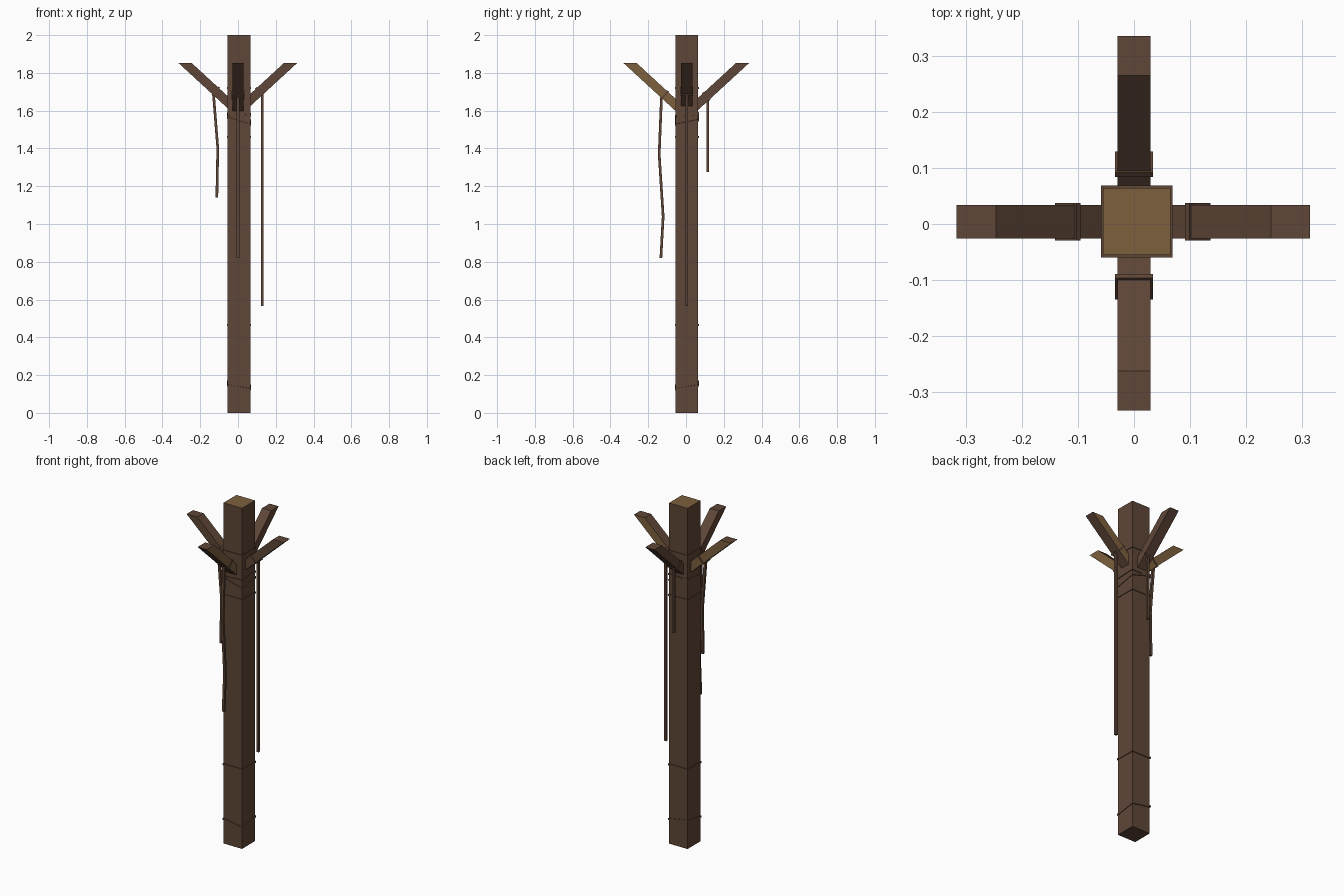
import bpy, bmesh
from mathutils import Vector

if "Cube" in bpy.data.objects:
    bpy.data.objects.remove(bpy.data.objects["Cube"])


def material(name, rgb):
    m = bpy.data.materials.new(name)
    m.diffuse_color = (*rgb, 1)
    m.use_nodes = True
    m.node_tree.nodes["Principled BSDF"].inputs["Base Color"].default_value = m.diffuse_color
    return m


BROWN = material("bark_brown", (0.114, 0.061, 0.038))
TAN = material("cut_wood_tan", (0.205, 0.117, 0.048))
CX, CY, H = 0.005, 0.0045, 0.06      # post centre and half width
SLOPE, TOP = 0.92, 1.853             # branch slope and tip height


def prism(name, lower, upper, is_tan=None):
    """Closed solid between two matching outlines; is_tan(normal) picks tan faces."""
    bm = bmesh.new()
    a = [bm.verts.new(p) for p in lower]
    b = [bm.verts.new(p) for p in upper]
    n = len(a)
    bm.faces.new(a)
    bm.faces.new(b)
    for i in range(n):
        j = (i + 1) % n
        bm.faces.new((a[i], a[j], b[j], b[i]))
    bmesh.ops.recalc_face_normals(bm, faces=bm.faces)
    bm.normal_update()
    for f in bm.faces:
        f.material_index = int(bool(is_tan and is_tan(f.normal)))
    me = bpy.data.meshes.new(name)
    bm.to_mesh(me)
    bm.free()
    me.materials.append(BROWN)
    me.materials.append(TAN)
    ob = bpy.data.objects.new(name, me)
    bpy.context.collection.objects.link(ob)
    return ob


def post_slice(name, half, z0, z1, tx=0, ty=0, is_tan=None):
    """Square slab around the post, optionally sheared into a tilt."""
    sq = [(-half, -half), (half, -half), (half, half), (-half, half)]
    def ring(z):
        return [(CX + x, CY + y, z + tx * x + ty * y) for x, y in sq]
    return prism(name, ring(z0), ring(z1), is_tan)


# Post with a pale cut top
post_slice("post", H, 0, 2, is_tan=lambda n: n.z > 0.9)

# Cord windings around the post: height, tilt along x, tilt along y
for z, tx, ty in [(1.72, 0, 0), (1.575, 0.06, 0.06), (1.555, -0.3, 0.2),
                  (1.46, 0, 0), (0.465, 0, 0), (0.145, -0.17, 0.17)]:
    post_slice("post_cord", H + 0.004, z - 0.005, z + 0.005, tx, ty)

# Branches: direction, side offset, tip reach, tie position, tan side, rope path (reach, height)
BRANCHES = [
    ("left", (-1, 0), 0.004, 0.316, 0.134, (0, 1), [(0.13, 1.69), (0.107, 1.40), (0.112, 1.14)]),
    ("right", (1, 0), 0.004, 0.314, 0.130, (0, 1), [(0.128, 1.69), (0.128, 0.565)]),
    ("front", (0, -1), 0.0, 0.332, 0.128, (1, 0),
     [(0.13, 1.67), (0.142, 1.37), (0.121, 1.04), (0.133, 0.82)]),
    ("back", (0, 1), 0.0, 0.335, 0.123, None, [(0.115, 1.68), (0.115, 1.275)]),
]
for side, (dx, dy), off, tip, tie, tan_dir, path in BRANCHES:
    def place(d, s, z):
        s += off
        return (dx * d + abs(dy) * s, dy * d + abs(dx) * s, z)

    def extrude(name, outline, w, is_tan=None):
        return prism(name, [place(d, -w, z) for d, z in outline],
                     [place(d, w, z) for d, z in outline], is_tan)

    # Slanted branch, cut level at the tip
    inner = 0.03
    outline = [(tip, TOP), (tip - 0.07, TOP),
               (inner, TOP - SLOPE * (tip - 0.07 - inner)),
               (inner, TOP - SLOPE * (tip - inner))]
    rule = None
    if tan_dir:
        rule = lambda n: n.x * tan_dir[0] + n.y * tan_dir[1] > 0.9
    extrude("branch_" + side, outline, 0.0295, rule)

    # Tie band square to the branch
    along = Vector((1, SLOPE)).normalized()
    across = Vector((-along.y, along.x))
    base = Vector((tie, TOP - SLOPE * (tip - tie))) - across * 0.004
    high = base + across * 0.056
    band = [base - along * 0.005, base + along * 0.005,
            high + along * 0.005, high - along * 0.005]
    extrude("tie_" + side, band, 0.0335)

    # Hanging rope with square section
    r = 0.007
    loop = [(d - r, z) for d, z in path] + [(d + r, z) for d, z in reversed(path)]
    extrude("rope_" + side, loop, r)
